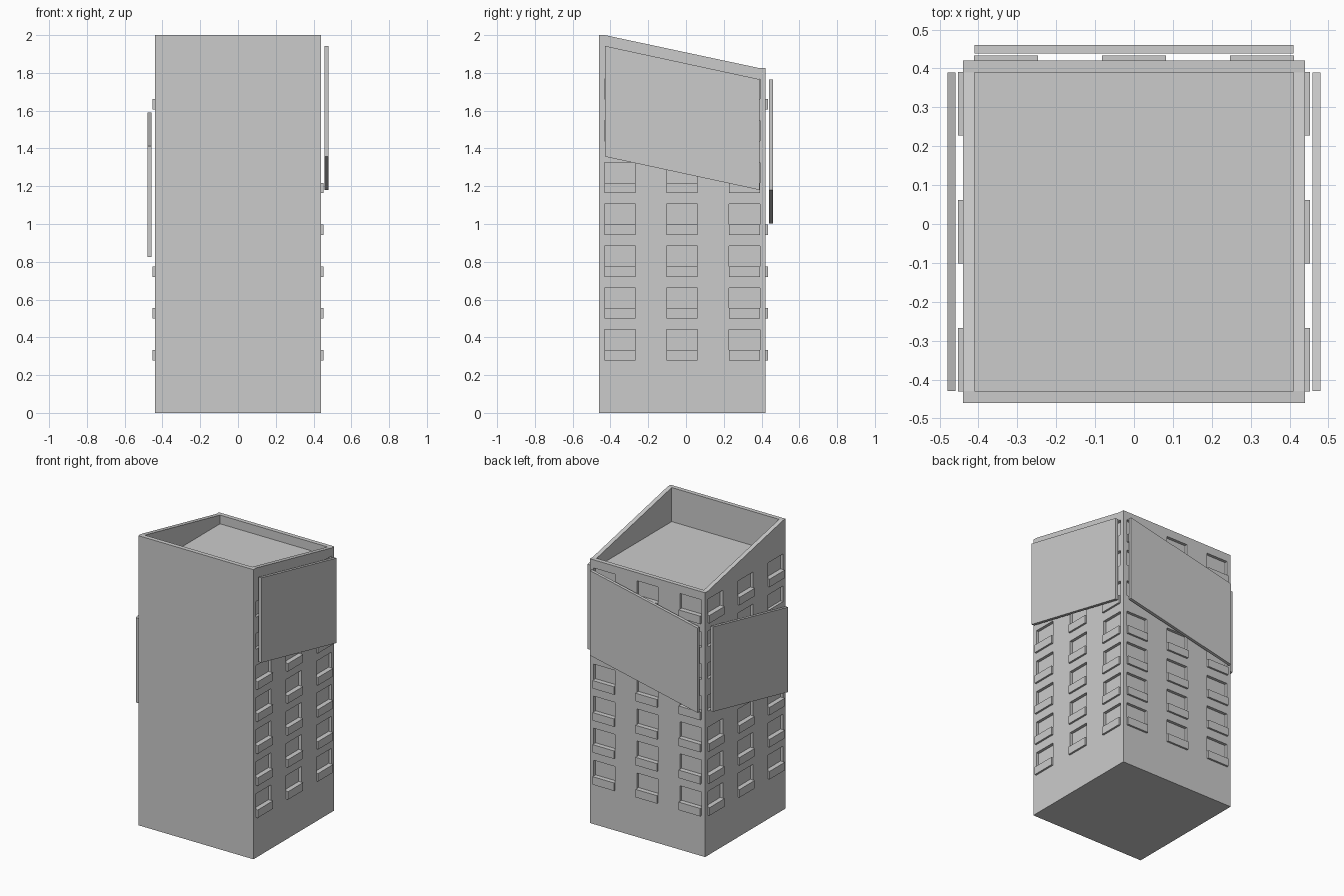
import bpy, bmesh
from math import pi
from mathutils import Matrix, Vector

if "Cube" in bpy.data.objects:
    bpy.data.objects.remove(bpy.data.objects["Cube"])

CENTRE_Y = -0.02          # axis of the square tower
HALF = 0.44               # half width of the tower
INNER = 0.41              # half width inside the parapet
WIN = 0.164               # window width
COLUMNS = (-0.329, 0, 0.329)
PITCH, SILL_Z, SILL_H, WIN_TOP = 0.2213, 0.278, 0.055, 0.163
DROP = 0.177              # fall of each panel along its wall


def prism(bm, profile, d0, d1, turn=0):
    """Extrude a (u, z) profile outwards from d0 to d1, turned about the tower axis."""
    m = Matrix.Translation((0, CENTRE_Y, 0)) @ Matrix.Rotation(turn * pi / 2, 4, 'Z')
    rings = [[bm.verts.new(m @ Vector((d, u, z))) for u, z in profile] for d in (d0, d1)]
    bm.faces.new(rings[0][::-1])
    bm.faces.new(rings[1])
    n = len(profile)
    for i in range(n):
        j = (i + 1) % n
        bm.faces.new((rings[0][i], rings[0][j], rings[1][j], rings[1][i]))


def rect(u, z0, z1, w=WIN):
    return [(u - w / 2, z0), (u + w / 2, z0), (u + w / 2, z1), (u - w / 2, z1)]


def finish(bm, name):
    bmesh.ops.recalc_face_normals(bm, faces=bm.faces)
    mesh = bpy.data.meshes.new(name)
    bm.to_mesh(mesh)
    bm.free()
    ob = bpy.data.objects.new(name, mesh)
    bpy.context.collection.objects.link(ob)
    return ob


# Tower block with sloping parapet
bm = bmesh.new()
prism(bm, [(-HALF, 0), (HALF, 0), (HALF, 1.825), (INNER, 1.825),
           (-INNER, 2), (-HALF, 2)], -HALF, HALF)
tower = finish(bm, "tower")

# Cutters: roof well and window recesses on right, back and left walls
bm = bmesh.new()
prism(bm, rect(0, 1.765, 2.2, 2 * INNER), -INNER, INNER)
roof_cutter = finish(bm, "roof_well_cutter")
bm = bmesh.new()
for turn in range(3):
    for row in range(7):
        z = SILL_Z + PITCH * row
        for u in COLUMNS:
            prism(bm, rect(u, z + SILL_H, z + WIN_TOP), HALF - 0.02, HALF + 0.05, turn)
window_cutter = finish(bm, "window_cutter")
for cutter in (roof_cutter, window_cutter):
    mod = tower.modifiers.new(cutter.name, 'BOOLEAN')
    mod.object = cutter
    mod.operation = 'DIFFERENCE'
    mod.solver = 'EXACT'
    cutter.hide_render = True
    cutter.hide_set(True)

# Window ledges, left out where a panel covers the row; panels spiral down the walls
ledge_rows = ((0, 1, 2, 3, 4), (0, 1, 2, 3, 6), (0, 1, 2, 6))
for turn, side in enumerate(("right", "back", "left")):
    bm = bmesh.new()
    for row in ledge_rows[turn]:
        z = SILL_Z + PITCH * row
        for u in COLUMNS:
            prism(bm, rect(u, z, z + SILL_H), HALF, HALF + 0.013, turn)
    finish(bm, side + "_window_ledges")

    bm = bmesh.new()
    top, bottom = 1.943 - DROP * turn, 1.357 - DROP * turn
    prism(bm, [(-INNER, bottom), (INNER, bottom - DROP),
               (INNER, top - DROP), (-INNER, top)], HALF + 0.019, HALF + 0.04, turn)
    finish(bm, side + "_panel")
